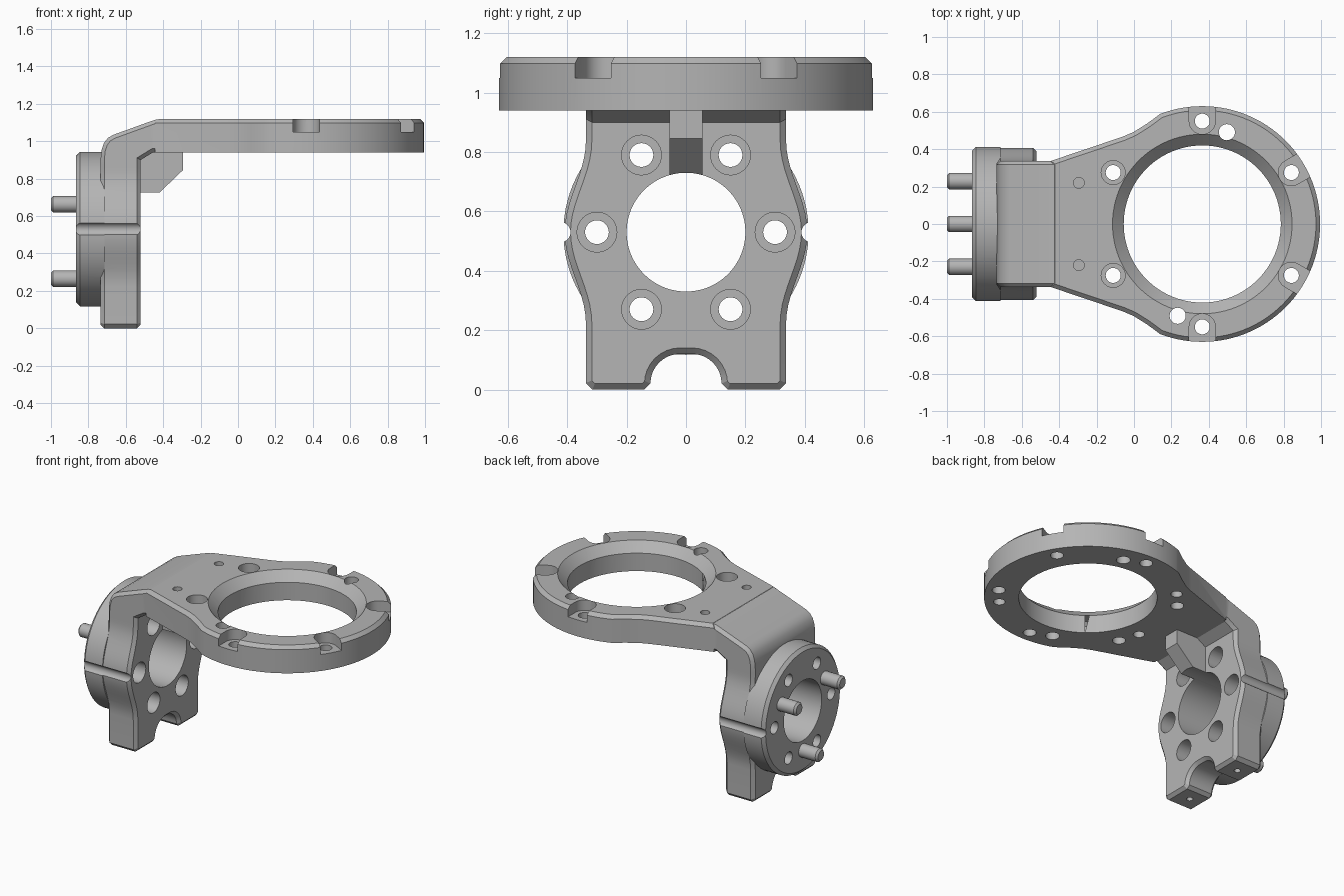
import bpy
import bmesh
from math import sin, cos, pi, radians
from mathutils import Vector

cube = bpy.data.objects.get("Cube")
if cube:
    bpy.data.objects.remove(cube, do_unlink=True)

grey = bpy.data.materials.new("machined_grey")
grey.use_nodes = True
grey.diffuse_color = (0.46, 0.46, 0.46, 1)
grey.node_tree.nodes["Principled BSDF"].inputs["Base Color"].default_value = (0.46, 0.46, 0.46, 1)

PLACE = {"x": lambda a, b, t: (t, a, b),
         "y": lambda a, b, t: (a, t, b),
         "z": lambda a, b, t: (a, b, t)}


def circle(centre, r, n=48):
    return [(centre[0] + r * cos(2 * pi * i / n), centre[1] + r * sin(2 * pi * i / n))
            for i in range(n)]


def inset(outline, d):
    """Move a counter-clockwise outline inward by d."""
    result = []
    for i, p in enumerate(outline):
        p = Vector(p)
        e1 = (p - Vector(outline[i - 1])).normalized()
        e2 = (Vector(outline[(i + 1) % len(outline)]) - p).normalized()
        n1, n2 = Vector((-e1.y, e1.x)), Vector((-e2.y, e2.x))
        result.append(tuple(p + (n1 + n2) * d / (1 + n1.dot(n2))))
    return result


def loft(name, rings, axis):
    """Solid through matching outlines, each given with its position on the axis."""
    bm = bmesh.new()
    loops = [[bm.verts.new(PLACE[axis](a, b, t)) for a, b in outline] for outline, t in rings]
    n = len(loops[0])
    for low, high in zip(loops, loops[1:]):
        for i in range(n):
            j = (i + 1) % n
            bm.faces.new((low[i], low[j], high[j], high[i]))
    bm.faces.new(loops[0])
    bm.faces.new(loops[-1])
    bmesh.ops.recalc_face_normals(bm, faces=bm.faces)
    mesh = bpy.data.meshes.new(name)
    bm.to_mesh(mesh)
    bm.free()
    mesh.materials.append(grey)
    obj = bpy.data.objects.new(name, mesh)
    bpy.context.collection.objects.link(obj)
    return obj


def prism(name, outline, lo, hi, axis, low_chamfer=0, high_chamfer=0):
    rings = [(outline, lo + low_chamfer), (outline, hi - high_chamfer)]
    if low_chamfer:
        rings.insert(0, (inset(outline, low_chamfer), lo))
    if high_chamfer:
        rings.append((inset(outline, high_chamfer), hi))
    return loft(name, rings, axis)


def combine(target, tool, operation):
    mod = target.modifiers.new(operation, 'BOOLEAN')
    mod.operation, mod.object, mod.solver = operation, tool, 'EXACT'
    bpy.context.view_layer.objects.active = target
    bpy.ops.object.modifier_apply(modifier=mod.name)
    bpy.data.objects.remove(tool, do_unlink=True)


def drill(target, centre, r, lo, hi, axis, n=32):
    combine(target, prism("drill", circle(centre, r, n), lo, hi, axis), 'DIFFERENCE')


def mirrored(half):
    return half + [(-a, b) for a, b in reversed(half)]


# Upright mounting plate with bulging sides and a rounded foot notch
half = [(0.02 + 0.1 * sin(i * pi / 16), 0.02 + 0.1 * cos(i * pi / 16)) for i in range(9)]
half += [(0.14, 0), (0.315, 0), (0.337, 0.022)]
for i in range(21):
    z = 0.22 + 0.031 * i
    half.append((0.337 + 0.036 * (1 + cos(pi * (z - 0.53) / 0.31)), z))
half.append((0.337, 0.9))
bracket = prism("bracket", mirrored(half), -0.735, -0.52, "x", 0.02, 0.02)

# Bent shoulder joining the upright to the ring plate
shoulder = [(-0.735, 0.85), (-0.52, 0.85), (-0.52, 0.90), (-0.455, 0.94), (-0.38, 0.94),
            (-0.38, 1.12), (-0.41, 1.12), (-0.445, 1.114), (-0.48, 1.102), (-0.665, 1.035),
            (-0.695, 1.018), (-0.717, 0.99), (-0.73, 0.95), (-0.735, 0.90)]
combine(bracket, prism("shoulder", shoulder, -0.337, 0.337, "y", 0.02, 0.02), 'UNION')

# Ring plate flaring out of the shoulder
CX, RING = 0.365, 0.63
outline = [(-0.445, -0.337), (-0.06, -0.467), (0.0, -0.493), (0.07, -0.537)]
outline += [(CX + RING * cos(radians(a)), RING * sin(radians(a))) for a in range(-111, 112, 3)]
outline += [(a, -b) for a, b in reversed(outline[:4])]
combine(bracket, prism("ring_plate", outline, 0.94, 1.12, "z", 0, 0.022), 'UNION')

# Round boss behind the upright
HUB = (0, 0.53)
combine(bracket, prism("boss", circle(HUB, 0.413, 96), -0.865, -0.715, "x", 0.02), 'UNION')

# Gusset under the shoulder
rib = [(-0.56, 0.70), (-0.445, 0.70), (-0.295, 0.845), (-0.295, 0.96), (-0.56, 0.96)]
rib[0], rib[1] = (-0.56, 0.725), (-0.42, 0.725)
combine(bracket, prism("gusset", rib, -0.055, 0.055, "y"), 'UNION')

# Hub bore, counterbored bolt holes and side grooves
drill(bracket, HUB, 0.2, -1, -0.2, "x", 96)
for k in range(6):
    a = k * pi / 3
    spot = (0.3 * cos(a), HUB[1] + 0.3 * sin(a))
    drill(bracket, spot, 0.04, -1, -0.4, "x")
    drill(bracket, spot, 0.067, -0.74, -0.4, "x")
for side in (-1, 1):
    drill(bracket, (side * 0.423, 0.53), 0.034, -1, -0.4, "x")
    drill(bracket, (-0.63, side * 0.225), 0.02, -0.1, 0.12, "z")
    drill(bracket, (-0.295, side * 0.22), 0.029, 1.05, 1.2, "z")

# Ring bore with a conical lead-in
drill(bracket, (CX, 0), 0.42, 0.8, 1.3, "z", 96)
cone = loft("lead_in", [(circle((CX, 0), 0.41, 96), 1.05), (circle((CX, 0), 0.49, 96), 1.13)], "z")
combine(bracket, cone, 'DIFFERENCE')


def on_ring(angle, r, across=0):
    c, s = cos(radians(angle)), sin(radians(angle))
    return (CX + r * c - across * s, r * s + across * c)


# Ring holes, with open round-ended slots on four of them
for angle in (-90, -30, 30, 90):
    drill(bracket, on_ring(angle, 0.55), 0.04, 0.8, 1.3, "z")
    slot = [on_ring(angle, 0.55 + 0.07 * cos(pi / 2 + i * pi / 16), 0.07 * sin(pi / 2 + i * pi / 16))
            for i in range(17)]
    slot += [on_ring(angle, 0.75, -0.07), on_ring(angle, 0.75, 0.07)]
    combine(bracket, prism("slot", slot, 1.05, 1.3, "z"), 'DIFFERENCE')
for angle in (150, 210):
    drill(bracket, on_ring(angle, 0.55), 0.064, 1.0, 1.3, "z")
    drill(bracket, on_ring(angle, 0.55), 0.04, 0.8, 1.1, "z")
for angle in (75, 255):
    drill(bracket, on_ring(angle, 0.508), 0.043, 0.8, 1.3, "z")
for angle in (135, 195, 315):
    drill(bracket, on_ring(angle, 0.54), 0.035, 0.8, 1.02, "z")

# Locating pins on the back of the boss
parts = [bracket]
for label, deg in (("left", 30), ("right", 150), ("lower", 270)):
    spot = (0.265 * cos(radians(deg)), HUB[1] + 0.265 * sin(radians(deg)))
    parts.append(prism(label + "_pin", circle(spot, 0.044, 32), -1.0, -0.8, "x", 0.012))

bpy.ops.object.select_all(action='DESELECT')
for part in parts:
    part.select_set(True)
bpy.context.view_layer.objects.active = bracket
bpy.ops.object.shade_smooth_by_angle(angle=radians(25))
